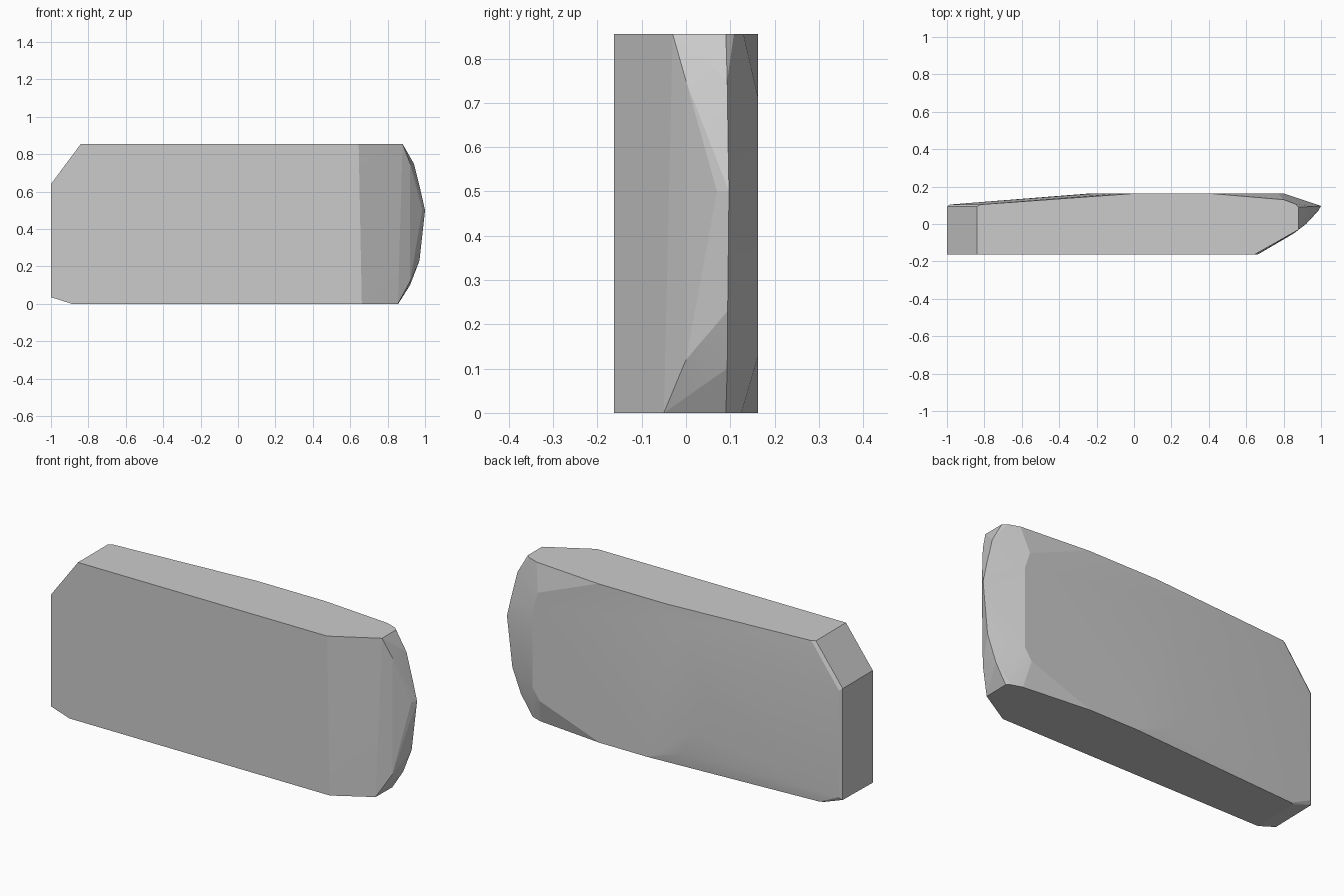
import bpy, bmesh

if "Cube" in bpy.data.objects:
    bpy.data.objects.remove(bpy.data.objects["Cube"])

F, B, TOP = -0.163, 0.163, 0.855   # front plane, back plane, height

# flat front face outline (x, z)
front = [(-1, 0.035), (-1, 0.64), (-0.84, TOP), (0.645, TOP), (0.662, 0), (-0.89, 0)]
# raised rounded panel on the back (x, z)
back = [(0.77, 0.71), (0.80, 0.62), (0.80, 0.19), (0.76, 0.13), (0.40, 0), (0.12, 0),
        (-0.08, 0.07), (-0.17, 0.21), (-0.24, 0.45), (-0.22, 0.62), (-0.09, 0.78),
        (0.0, TOP), (0.41, TOP)]
# curved right rim (x, y, z)
rim = [(0.88, 0.09, TOP), (0.94, 0.093, 0.75), (0.975, 0.095, 0.61), (1, 0.097, 0.5),
       (0.97, 0.094, 0.23), (0.92, 0.093, 0.1), (0.857, 0.09, 0)]
# shoulder where the front slope meets the rim, and top / bottom corners
shoulder = [(0.88, -0.03, TOP), (0.92, 0, 0.75), (0.985, 0.07, 0.5),
            (0.92, 0, 0.12), (0.855, -0.05, 0), (0.86, 0.108, TOP), (0.80, 0.13, TOP),
            (0.84, 0.105, 0), (0.78, 0.125, 0)]
# softened left rear edge
left = [(-1, 0.093, 0.04), (-1, 0.093, 0.64), (-0.985, 0.104, 0.055), (-0.985, 0.104, 0.63),
        (-0.84, 0.093, TOP), (-0.82, 0.104, TOP), (-0.89, 0.093, 0), (-0.87, 0.104, 0)]

points = [(x, F, z) for x, z in front] + [(x, B, z) for x, z in back] + rim + shoulder + left

# faceted slab as the convex skin of its outlines
bm = bmesh.new()
for p in points:
    bm.verts.new(p)
hull = bmesh.ops.convex_hull(bm, input=bm.verts[:])
loose = [v for v in bm.verts if not v.link_faces]
bmesh.ops.delete(bm, geom=loose, context='VERTS')
bmesh.ops.dissolve_limit(bm, angle_limit=0.01, verts=bm.verts[:], edges=bm.edges[:])
bmesh.ops.recalc_face_normals(bm, faces=bm.faces[:])
mesh = bpy.data.meshes.new("faceted_slab")
bm.to_mesh(mesh)
bm.free()
slab = bpy.data.objects.new("faceted_slab", mesh)
bpy.context.collection.objects.link(slab)

# soft shading across shallow facets
bpy.context.view_layer.objects.active = slab
slab.select_set(True)
bpy.ops.object.shade_smooth_by_angle(angle=0.12)
